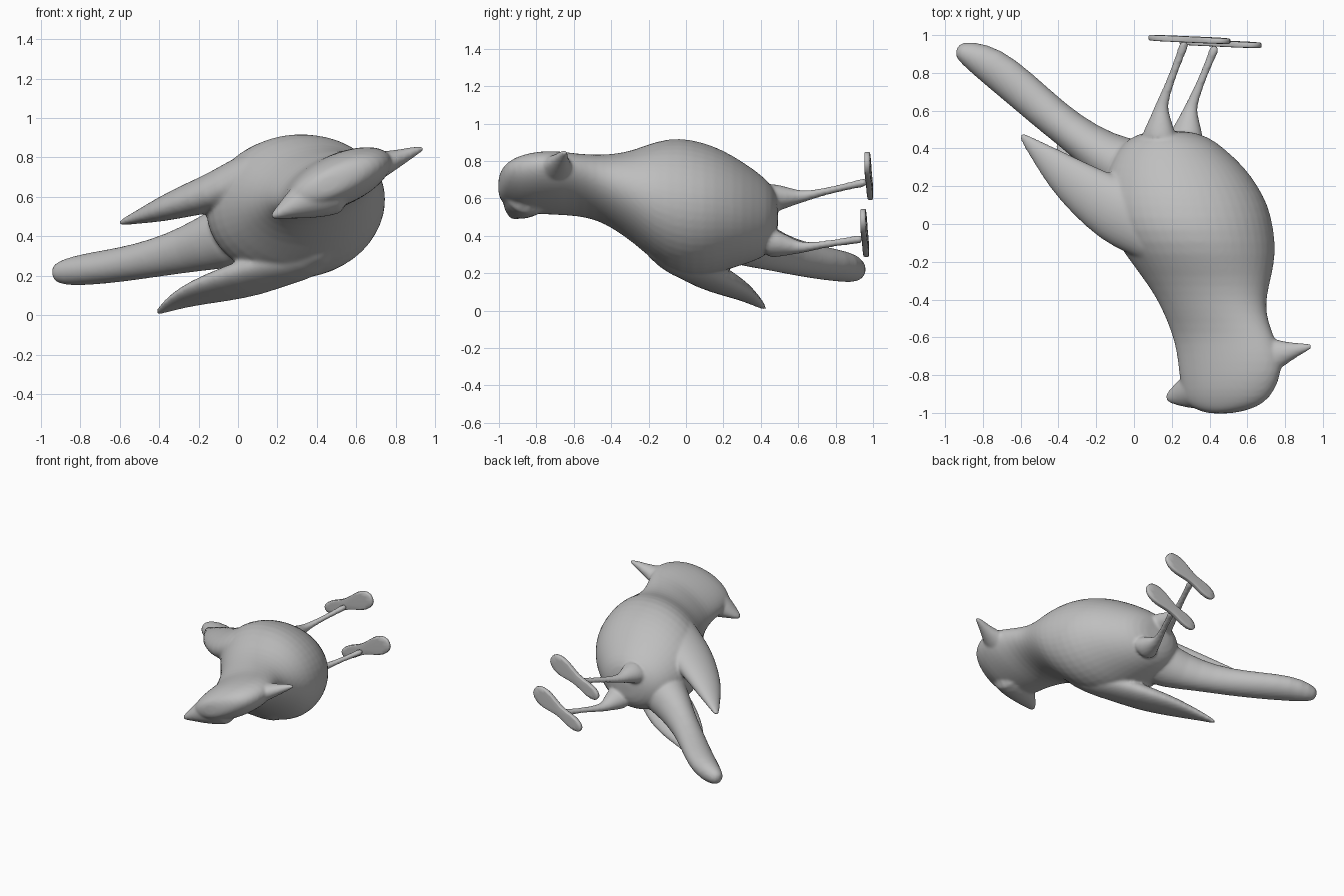
import bpy, bmesh, math
from mathutils import Vector

if "Cube" in bpy.data.objects:
    bpy.data.objects.remove(bpy.data.objects["Cube"], do_unlink=True)

# One plain grey for the whole bird
grey = bpy.data.materials.new("plain grey")
grey.use_nodes = True
colour = (0.52, 0.52, 0.52, 1)
grey.diffuse_color = colour
grey.node_tree.nodes["Principled BSDF"].inputs["Base Color"].default_value = colour

# The bird lies on its side; LATERAL points to its upper flank
LATERAL = Vector((-.39, 0, .92))


def finish(bm, name):
    bmesh.ops.recalc_face_normals(bm, faces=bm.faces)
    for f in bm.faces:
        f.smooth = True
    mesh = bpy.data.meshes.new(name)
    bm.to_mesh(mesh)
    bm.free()
    mesh.materials.append(grey)
    obj = bpy.data.objects.new(name, mesh)
    bpy.context.collection.objects.link(obj)
    sub = obj.modifiers.new("round", "SUBSURF")
    sub.levels = sub.render_levels = 1
    return obj


def skin(name, rings):
    """Join a list of point rings into a capped tube."""
    bm = bmesh.new()
    loops = [[bm.verts.new(p) for p in ring] for ring in rings]
    n = len(loops[0])
    for a, b in zip(loops, loops[1:]):
        for i in range(n):
            j = (i + 1) % n
            bm.faces.new((a[i], a[j], b[j], b[i]))
    bm.faces.new(loops[0])
    bm.faces.new(loops[-1])
    return finish(bm, name)


def ellipse(centre, u, v, n):
    angles = [2 * math.pi * i / n for i in range(n)]
    return [centre + u * math.cos(t) + v * math.sin(t) for t in angles]


def sweep(name, stations, n=16, axis=LATERAL):
    """Stations are (centre, half width along axis, back-to-belly half width)."""
    pts = [Vector(s[0]) for s in stations]
    rings = []
    for i, (_, wide, deep) in enumerate(stations):
        tangent = (pts[min(i + 1, len(pts) - 1)] - pts[max(i - 1, 0)]).normalized()
        across = (axis - tangent * axis.dot(tangent)).normalized()
        rings.append(ellipse(pts[i], across * wide, tangent.cross(across) * deep, n))
    return skin(name, rings)


# Head, neck and body: level slices given as y, x range, z range.
# The head is rolled more than the trunk.
slices = [
    (-1.005, .40, .51, .62, .71), (-.985, .33, .61, .58, .76),
    (-.95, .27, .69, .55, .80), (-.88, .25, .75, .52, .835),
    (-.78, .235, .785, .515, .855), (-.68, .225, .78, .51, .855),
    (-.58, .20, .735, .505, .84), (-.47, .155, .70, .48, .835),
    (-.38, .11, .705, .43, .84), (-.28, .04, .73, .36, .86),
    (-.16, -.05, .755, .25, .91), (-.03, -.14, .745, .18, .93),
    (.1, -.17, .715, .18, .90), (.2, -.16, .66, .21, .86),
    (.3, -.14, .59, .24, .80), (.4, -.09, .48, .275, .73),
    (.46, -.02, .40, .32, .67), (.495, .08, .29, .40, .60)]
rings = []
for y, x0, x1, z0, z1 in slices:
    roll = math.radians(4 + 20 * min(1, max(0, (-.15 - y) / .4)))
    c, s = math.cos(roll), math.sin(roll)
    hx, hz = ((x1 - x0) / 2) ** 2, ((z1 - z0) / 2) ** 2
    spread = c ** 4 - s ** 4
    long = math.sqrt((c * c * hx - s * s * hz) / spread)
    wide = math.sqrt(max(c * c * hz - s * s * hx, .0004) / spread)
    centre = Vector(((x0 + x1) / 2, y, (z0 + z1) / 2))
    rings.append(ellipse(centre, Vector((c, 0, s)) * long, Vector((-s, 0, c)) * wide, 24))
bird = skin("bird_body", rings)

parts = []
# Crest and beak
parts.append(sweep("crest", [
    ((.52, -.83, .67), .16, .15), ((.40, -.86, .615), .13, .13),
    ((.30, -.885, .565), .085, .10), ((.22, -.91, .525), .038, .055),
    ((.165, -.925, .495), .012, .018)]))
parts.append(sweep("beak", [
    ((.64, -.71, .73), .09, .11), ((.75, -.69, .775), .062, .09),
    ((.82, -.675, .80), .042, .05), ((.89, -.657, .83), .026, .03),
    ((.95, -.645, .853), .009, .01)]))

# Tail
parts.append(sweep("tail", [
    ((.12, .24, .46), .20, .20), ((-.08, .31, .39), .16, .15),
    ((-.25, .43, .335), .12, .105), ((-.42, .555, .29), .098, .10),
    ((-.60, .715, .255), .088, .107), ((-.76, .845, .235), .083, .105),
    ((-.88, .905, .218), .07, .07), ((-.945, .925, .212), .038, .035)]))

# Folded wings, lying close along the flanks
parts.append(sweep("upper_wing", [
    ((.34, -.22, .72), .07, .10), ((.20, -.09, .745), .14, .17),
    ((.05, .02, .70), .125, .20), ((-.10, .07, .63), .105, .18),
    ((-.25, .17, .585), .085, .145), ((-.38, .27, .54), .065, .11),
    ((-.50, .38, .50), .035, .06), ((-.615, .485, .463), .01, .012)]))
parts.append(sweep("lower_wing", [
    ((.50, -.22, .39), .06, .08), ((.36, -.06, .29), .10, .14),
    ((.20, .03, .245), .09, .17), ((.05, .12, .185), .08, .185),
    ((-.11, .215, .14), .065, .16), ((-.24, .29, .10), .045, .115),
    ((-.34, .365, .055), .027, .06), ((-.42, .43, .006), .01, .012)],
    axis=Vector((0, .25, .95))))

# Legs with feathered thighs
for side, hip, knee, ankle in (
        ("upper", (.13, .42, .60), (.145, .63, .61), (.275, .975, .69)),
        ("lower", (.27, .42, .365), (.30, .62, .335), (.435, .95, .385))):
    hip, knee, ankle = Vector(hip), Vector(knee), Vector(ankle)
    parts.append(sweep(side + "_leg", [
        (hip, .09, .12), (hip.lerp(knee, .4), .07, .085),
        (hip.lerp(knee, .75), .045, .053), (knee, .03, .035),
        (knee.lerp(ankle, .3), .02, .023), (knee.lerp(ankle, .8), .02, .023),
        (ankle, .03, .033)], 10))

# Fuse the plumage into one continuous skin with soft creases
bpy.ops.object.select_all(action="DESELECT")
for obj in parts + [bird]:
    obj.select_set(True)
bpy.context.view_layer.objects.active = bird
bpy.ops.object.join()
remesh = bird.modifiers.new("fuse", "REMESH")
remesh.mode = "VOXEL"
remesh.voxel_size = .011
remesh.use_smooth_shade = True
soften = bird.modifiers.new("soften", "SMOOTH")
soften.factor = .5
soften.iterations = 6

# Feet: flat soles with a slim hind toe and a broad front
heading = Vector((.90, -.04, .43))
across = Vector((-.43, 0, .90))
outline = [(-.24, .022), (-.20, .045), (-.13, .05), (-.05, .036), (.03, .048),
           (.11, .072), (.18, .068), (.235, .036)]
rim = outline + [(a, -b) for a, b in reversed(outline)]
for side, centre in (("upper", (.295, .977, .715)), ("lower", (.46, .955, .41))):
    flat = [Vector(centre) + heading * a + across * b for a, b in rim]
    skin(side + "_foot", [[p + Vector((0, d, 0)) for p in flat]
                          for d in (-.017, -.012, .012, .017)])
